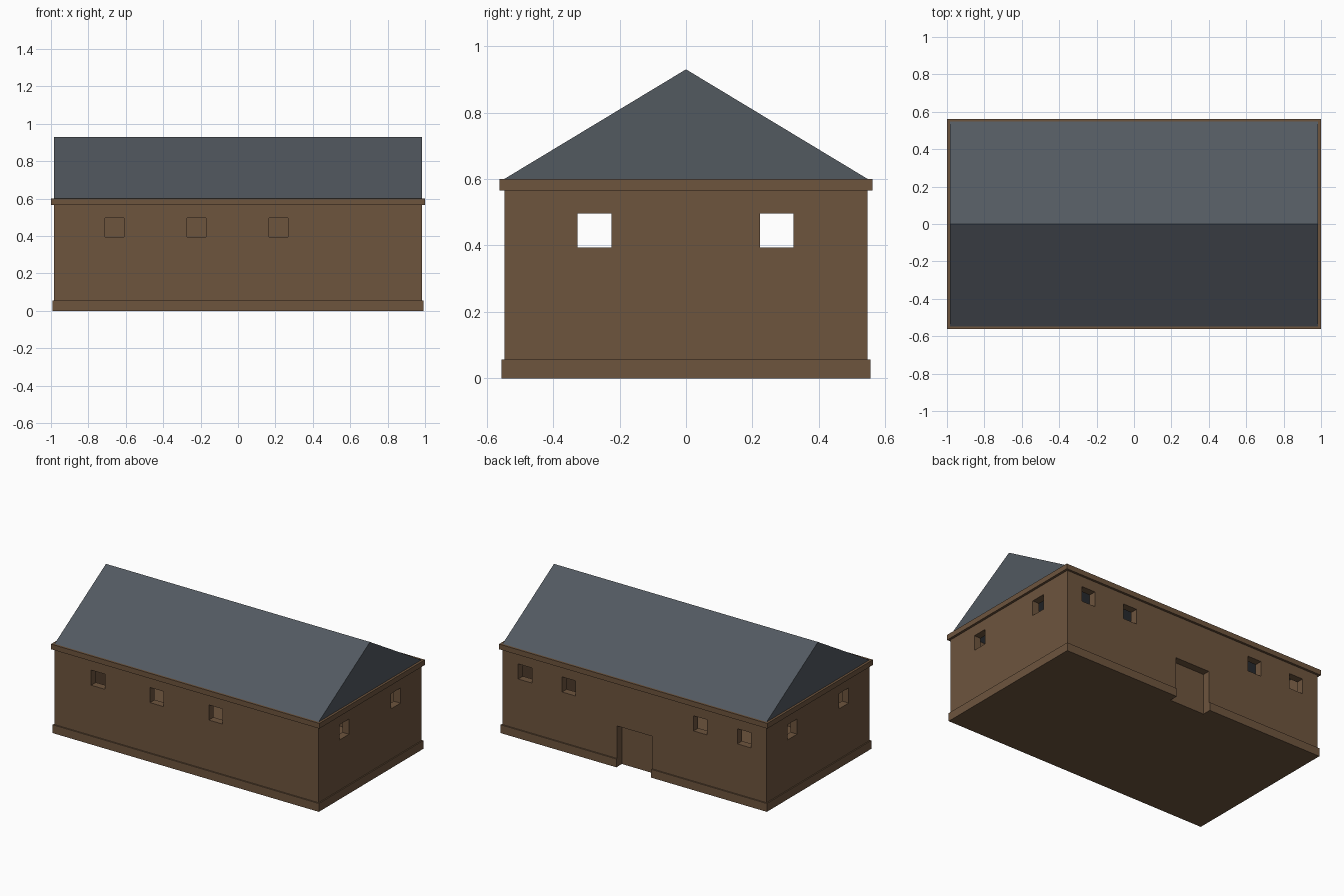
import bpy, bmesh

if "Cube" in bpy.data.objects:
    bpy.data.objects.remove(bpy.data.objects["Cube"])

HX, HY = 0.984, 0.547      # outer wall half sizes
WALL = 0.05                # wall thickness
EAVES, RIDGE = 0.60, 0.93


def material(name, rgb):
    m = bpy.data.materials.new(name)
    m.diffuse_color = (*rgb, 1)
    m.use_nodes = True
    m.node_tree.nodes["Principled BSDF"].inputs["Base Color"].default_value = m.diffuse_color
    return m


brown = material("brown_wall", (0.155, 0.09, 0.048))
slate = material("slate_roof", (0.085, 0.1, 0.118))


def mesh_object(name, bm, mat):
    bmesh.ops.recalc_face_normals(bm, faces=bm.faces)
    me = bpy.data.meshes.new(name)
    bm.to_mesh(me)
    bm.free()
    ob = bpy.data.objects.new(name, me)
    bpy.context.collection.objects.link(ob)
    if mat:
        me.materials.append(mat)
    return ob


def box(name, x0, x1, y0, y1, z0, z1, mat=brown):
    bm = bmesh.new()
    bmesh.ops.create_cube(bm, size=1)
    for v in bm.verts:
        v.co = (x0 if v.co.x < 0 else x1,
                y0 if v.co.y < 0 else y1,
                z0 if v.co.z < 0 else z1)
    return mesh_object(name, bm, mat)


def centred(name, hx, hy, z0, z1, mat=brown):
    return box(name, -hx, hx, -hy, hy, z0, z1, mat)


def cut(ob, *bounds):
    """Subtract a box from an object and discard the cutter."""
    cutter = box("cutter", *bounds, mat=brown)
    cutter.hide_render = True
    mod = ob.modifiers.new("cut", 'BOOLEAN')
    mod.operation = 'DIFFERENCE'
    mod.solver = 'EXACT'
    mod.object = cutter
    bpy.context.view_layer.objects.active = ob
    bpy.ops.object.modifier_apply(modifier=mod.name)
    bpy.data.objects.remove(cutter)


# Hollow walls
walls = centred("walls", HX, HY, 0, EAVES)
cut(walls, -HX + WALL, HX - WALL, -HY + WALL, HY - WALL, -0.1, 0.8)

# Window openings: three in front, four behind, two through both ends
R, ZC = 0.051, 0.445
for x in (-0.66, -0.222, 0.217):
    cut(walls, x - R, x + R, -HY - 0.1, -HY + 0.1, ZC - R, ZC + R)
for x in (-0.817, -0.49, 0.49, 0.817):
    cut(walls, x - R, x + R, HY - 0.1, HY + 0.1, ZC - R, ZC + R)
for y in (-0.275, 0.273):
    cut(walls, -1.2, 1.2, y - R, y + R, ZC - R, ZC + R)

# Plinth and eaves bands wrapped around the walls
plinth = centred("plinth", 0.992, 0.556, 0, 0.056)
cut(plinth, -HX, HX, -HY, HY, -0.1, 0.2)
eaves = centred("eaves_band", 1.0, 0.562, 0.565, EAVES)
cut(eaves, -HX, HX, -HY, HY, 0.4, 0.8)

# Door opening at the back with a recessed door
DW, DH = 0.13, 0.275
for ob in (walls, plinth):
    cut(ob, -DW, DW, HY - 0.1, HY + 0.1, -0.1, DH)
box("back_door", -DW - 0.01, DW + 0.01, HY - WALL - 0.02, HY - WALL, 0, DH + 0.01)

# Floor slab
centred("floor", HX - WALL, HY - WALL, 0, 0.02)

# Gable roof: triangular profile extruded along x
bm = bmesh.new()
tri = bm.faces.new([bm.verts.new((-HX, y, z))
                    for y, z in ((-HY, EAVES), (HY, EAVES), (0, RIDGE))])
ext = bmesh.ops.extrude_face_region(bm, geom=[tri])
bmesh.ops.translate(bm, vec=(2 * HX, 0, 0),
                    verts=[g for g in ext["geom"] if isinstance(g, bmesh.types.BMVert)])
mesh_object("roof", bm, slate)
